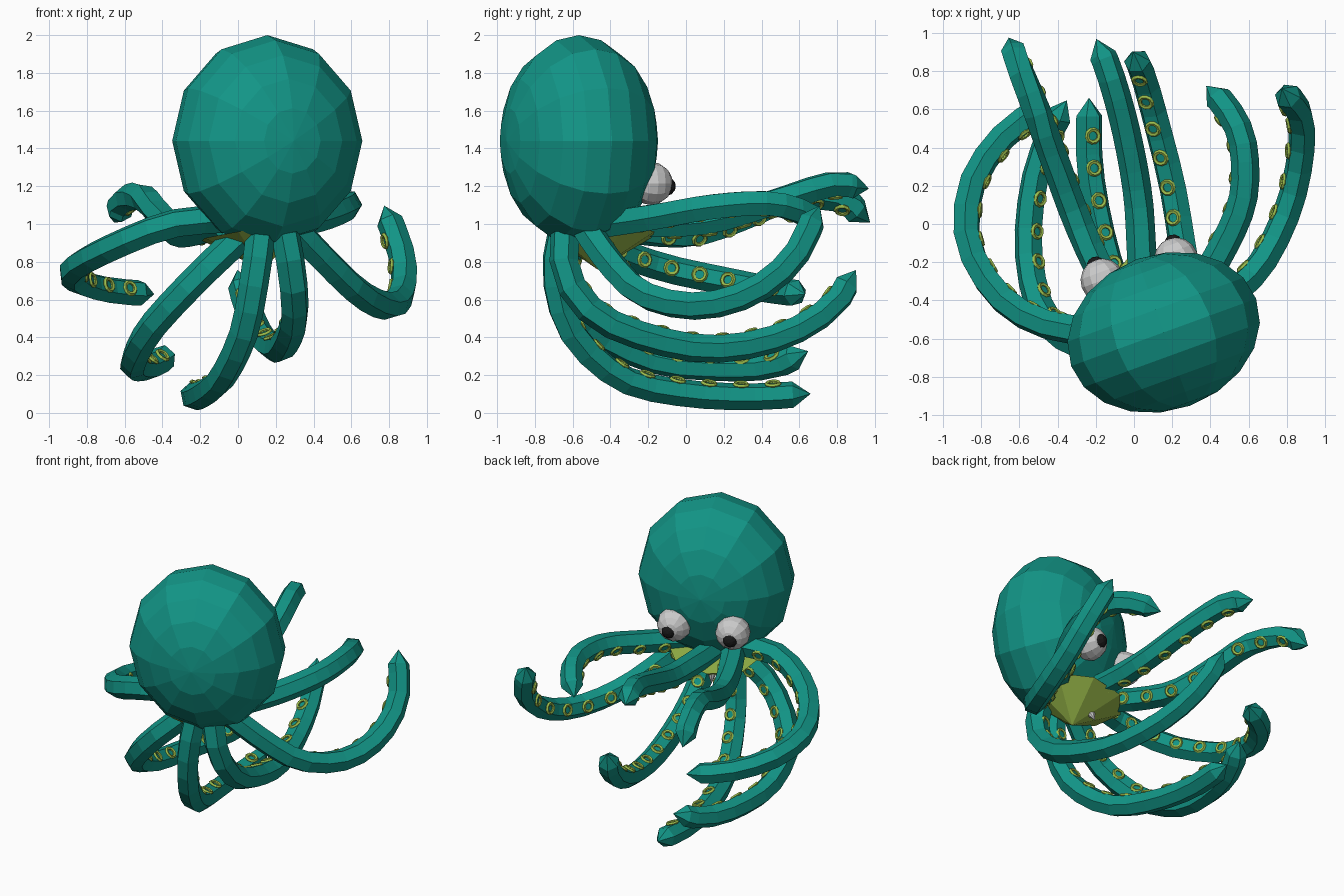
import bpy, bmesh, math
from mathutils import Vector, Matrix

if "Cube" in bpy.data.objects:
    bpy.data.objects.remove(bpy.data.objects["Cube"])


def material(name, rgb):
    m = bpy.data.materials.new(name)
    m.diffuse_color = (*rgb, 1)
    m.use_nodes = True
    m.node_tree.nodes["Principled BSDF"].inputs["Base Color"].default_value = m.diffuse_color
    return m


TEAL = material("teal", (0.006, 0.30, 0.24))
LIME = material("lime", (0.33, 0.50, 0.07))
BLACK = material("black", (0.01, 0.01, 0.01))


def finish(name, bm, mat=None):
    bmesh.ops.recalc_face_normals(bm, faces=bm.faces)
    me = bpy.data.meshes.new(name)
    bm.to_mesh(me)
    bm.free()
    ob = bpy.data.objects.new(name, me)
    bpy.context.collection.objects.link(ob)
    if mat:
        me.materials.append(mat)
    return ob


# the whole animal looks towards +y, turned a little about z
FACING = Matrix.Rotation(math.radians(20), 4, 'Z') @ Matrix.Rotation(math.radians(-90), 4, 'X')


def ball(name, centre, radii, segs, rings, mat=None):
    bm = bmesh.new()
    bmesh.ops.create_uvsphere(bm, u_segments=segs, v_segments=rings, radius=1)
    bm.transform(Matrix.Translation(centre) @ FACING @ Matrix.Diagonal((*radii, 1)))
    return finish(name, bm, mat)


def cone(name, base, tip, radius, sides, mat=None):
    base, tip = Vector(base), Vector(tip)
    d = tip - base
    bm = bmesh.new()
    bmesh.ops.create_cone(bm, cap_ends=True, segments=sides, radius1=radius, radius2=0, depth=d.length)
    bm.transform(Matrix.Translation((base + tip) / 2) @ d.to_track_quat('Z', 'Y').to_matrix().to_4x4())
    return finish(name, bm, mat)


def spline(pts, steps=12):
    """Smooth path through pts."""
    p = [Vector(q) for q in pts]
    p = [2 * p[0] - p[1]] + p + [2 * p[-1] - p[-2]]
    out = []
    for a, b, c, d in zip(p, p[1:], p[2:], p[3:]):
        for k in range(steps):
            t = k / steps
            out.append(0.5 * (2 * b + (c - a) * t + (2 * a - 5 * b + 4 * c - d) * t * t
                              + (3 * b - a - 3 * c + d) * t ** 3))
    return out + [p[-2]]


def resample(path, n):
    """n+1 evenly spaced (point, tangent) pairs along path."""
    dist = [0]
    for a, b in zip(path, path[1:]):
        dist.append(dist[-1] + (b - a).length)
    out, j = [], 0
    for i in range(n + 1):
        s = dist[-1] * i / n
        while j < len(path) - 2 and dist[j + 1] < s:
            j += 1
        f = (s - dist[j]) / (dist[j + 1] - dist[j])
        out.append((path[j].lerp(path[j + 1], f), (path[j + 1] - path[j]).normalized()))
    return out, dist[-1]


FOCUS = Vector((0, 0.3, 0.78))      # suckers look towards this point


def frame(point, tangent):
    n = FOCUS - point
    n = (n - tangent * n.dot(tangent)).normalized()
    return n, tangent.cross(n)


def torus(bm, centre, normal, R, r, segs=10, sides=5):
    m = Matrix.Translation(centre) @ normal.to_track_quat('Z', 'Y').to_matrix().to_4x4()
    g = []
    for i in range(segs):
        a = 2 * math.pi * i / segs
        g.append([])
        for j in range(sides):
            b = 2 * math.pi * j / sides
            w = R + r * math.cos(b)
            g[-1].append(bm.verts.new(m @ Vector((w * math.cos(a), w * math.sin(a), r * math.sin(b)))))
    for i in range(segs):
        for j in range(sides):
            i2, j2 = (i + 1) % segs, (j + 1) % sides
            bm.faces.new((g[i][j], g[i2][j], g[i2][j2], g[i][j2]))


def tentacle(name, pts, r=0.079, n=14):
    path = spline(pts)
    rings, length = resample(path, n)
    # six-sided arm with a flat side towards the suckers
    bm = bmesh.new()
    loops = []
    for i, (p, t) in enumerate(rings):
        if i == n:                  # shoulder of the pointed tip
            p = p - t * 0.075
        nrm, side = frame(p, t)
        k = r * (1 - 0.1 * i / n)
        loops.append([bm.verts.new(p + k * (nrm * math.cos(a) + side * math.sin(a)))
                      for a in (math.radians(30 + 60 * s) for s in range(6))])
    for a, b in zip(loops, loops[1:]):
        for s in range(6):
            bm.faces.new((a[s], a[(s + 1) % 6], b[(s + 1) % 6], b[s]))
    bm.faces.new(loops[0])
    tip = bm.verts.new(rings[-1][0] + rings[-1][1] * 0.02)
    for s in range(6):
        bm.faces.new((loops[-1][s], loops[-1][(s + 1) % 6], tip))
    finish(name, bm, TEAL)
    # row of ring suckers
    bm = bmesh.new()
    count = max(5, round(length / 0.18))
    spots, _ = resample(path, count)
    for p, t in spots[1:-1]:
        nrm, _ = frame(p, t)
        torus(bm, p + nrm * r * 0.86, nrm, 0.033, 0.012)
    finish(name + "_suckers", bm, LIME)


# head, eyes, beak and underside
ball("head", (0.155, -0.567, 1.44), (0.515, 0.56, 0.408), 12, 10, TEAL)
for side, eye, pupil in (("left", (-0.165, -0.295, 1.215), (-0.2, -0.215, 1.2)),
                         ("right", (0.22, -0.185, 1.215), (0.205, -0.1, 1.2))):
    ball(side + "_eye", eye, (0.115,) * 3, 12, 8)
    ball(side + "_pupil", pupil, (0.05, 0.05, 0.045), 10, 6, BLACK)
cone("underside", (0.1, -0.46, 0.96), (0.13, -0.47, 0.76), 0.31, 8, LIME)
cone("beak", (0.08, -0.42, 0.95), (0.04, -0.345, 0.775), 0.085, 8)

# eight arms, each from its root to its tip
tentacle("arm_upper_left", [(-0.08, -0.42, 1.0), (-0.2, -0.2, 0.96), (-0.31, 0.05, 0.95), (-0.41, 0.32, 1.04),
                            (-0.5, 0.57, 1.14), (-0.6, 0.82, 1.13), (-0.65, 0.96, 1.02)])
tentacle("arm_upper_middle", [(0.06, -0.42, 1.0), (0.04, -0.15, 1.0), (0.02, 0.15, 1.02), (-0.04, 0.48, 1.12),
                              (-0.12, 0.77, 1.21), (-0.19, 0.95, 1.19)])
tentacle("arm_upper_right", [(0.28, -0.42, 1.0), (0.45, -0.15, 1.04), (0.57, 0.13, 1.09), (0.57, 0.42, 1.11),
                             (0.49, 0.6, 1.07), (0.39, 0.71, 1.0)])
tentacle("arm_far_right", [(0.28, -0.54, 1.0), (0.45, -0.42, 0.82), (0.65, -0.23, 0.63), (0.8, 0.06, 0.565),
                           (0.87, 0.35, 0.64), (0.87, 0.57, 0.82), (0.78, 0.7, 1.08)])
tentacle("arm_far_left", [(-0.05, -0.5, 1.03), (-0.35, -0.55, 1.0), (-0.66, -0.42, 0.88), (-0.86, -0.12, 0.77),
                          (-0.85, 0.2, 0.7), (-0.68, 0.46, 0.65), (-0.46, 0.62, 0.63)])
tentacle("arm_lower_left", [(0.03, -0.58, 0.95), (-0.22, -0.65, 0.71), (-0.46, -0.5, 0.45), (-0.55, -0.17, 0.28),
                            (-0.53, 0.18, 0.24), (-0.45, 0.45, 0.25), (-0.36, 0.63, 0.32)])
tentacle("arm_lowest", [(0.12, -0.66, 0.95), (0.09, -0.69, 0.72), (0.03, -0.6, 0.42), (-0.08, -0.35, 0.19),
                        (-0.17, -0.05, 0.11), (-0.23, 0.3, 0.085), (-0.235, 0.64, 0.1)])
tentacle("arm_lower_right", [(0.25, -0.64, 0.95), (0.29, -0.63, 0.72), (0.3, -0.45, 0.5), (0.25, -0.1, 0.37),
                             (0.2, 0.2, 0.34), (0.12, 0.52, 0.41), (0.05, 0.77, 0.56), (0.0, 0.89, 0.74)])
